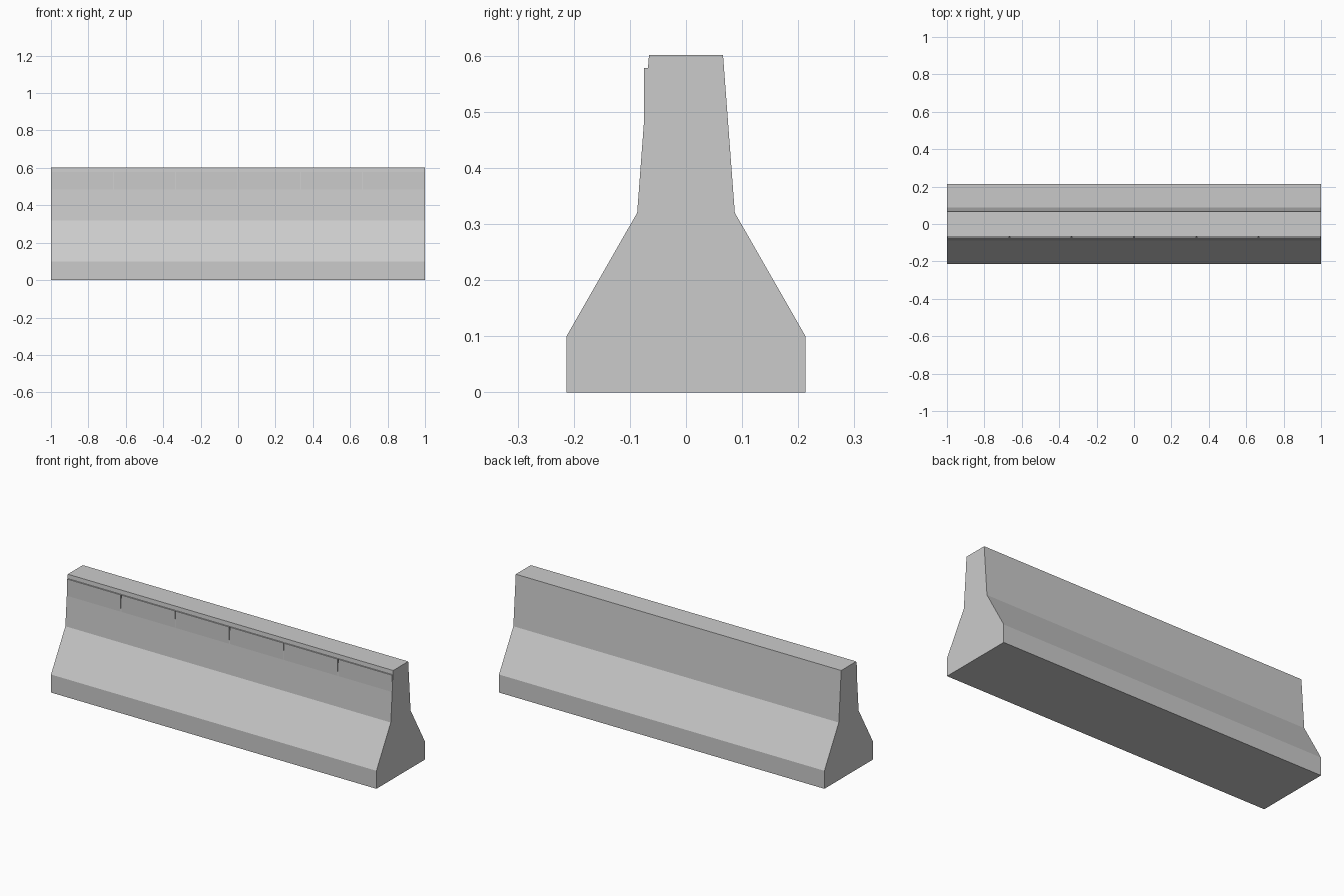
import bpy, bmesh

if "Cube" in bpy.data.objects:
    bpy.data.objects.remove(bpy.data.objects["Cube"])

LENGTH = 2.0


def extrude_x(name, profile, x0, x1):
    """Closed prism from a (y, z) outline, extruded along x."""
    bm = bmesh.new()
    face = bm.faces.new([bm.verts.new((x0, y, z)) for y, z in profile])
    ext = bmesh.ops.extrude_face_region(bm, geom=[face])
    moved = [g for g in ext["geom"] if isinstance(g, bmesh.types.BMVert)]
    bmesh.ops.translate(bm, verts=moved, vec=(x1 - x0, 0, 0))
    bmesh.ops.recalc_face_normals(bm, faces=bm.faces)
    mesh = bpy.data.meshes.new(name)
    bm.to_mesh(mesh)
    bm.free()
    obj = bpy.data.objects.new(name, mesh)
    bpy.context.collection.objects.link(obj)
    return obj


# Concrete body: foot, sloped flank, near-vertical wall
half = [(0.213, 0.0), (0.213, 0.10), (0.087, 0.32), (0.066, 0.601)]
outline = half + [(-y, z) for y, z in reversed(half)]
extrude_x("barrier_body", outline, -LENGTH / 2, LENGTH / 2)

# Row of upright marker panels set into the front of the wall
COUNT, GAP = 6, 0.005
pitch = LENGTH / COUNT
panel = [(-0.075, 0.485), (-0.075, 0.578), (-0.063, 0.578), (-0.063, 0.485)]
for i in range(COUNT):
    x = -LENGTH / 2 + i * pitch
    extrude_x(f"front_panel_{i + 1}", panel, x + GAP / 2, x + pitch - GAP / 2)
